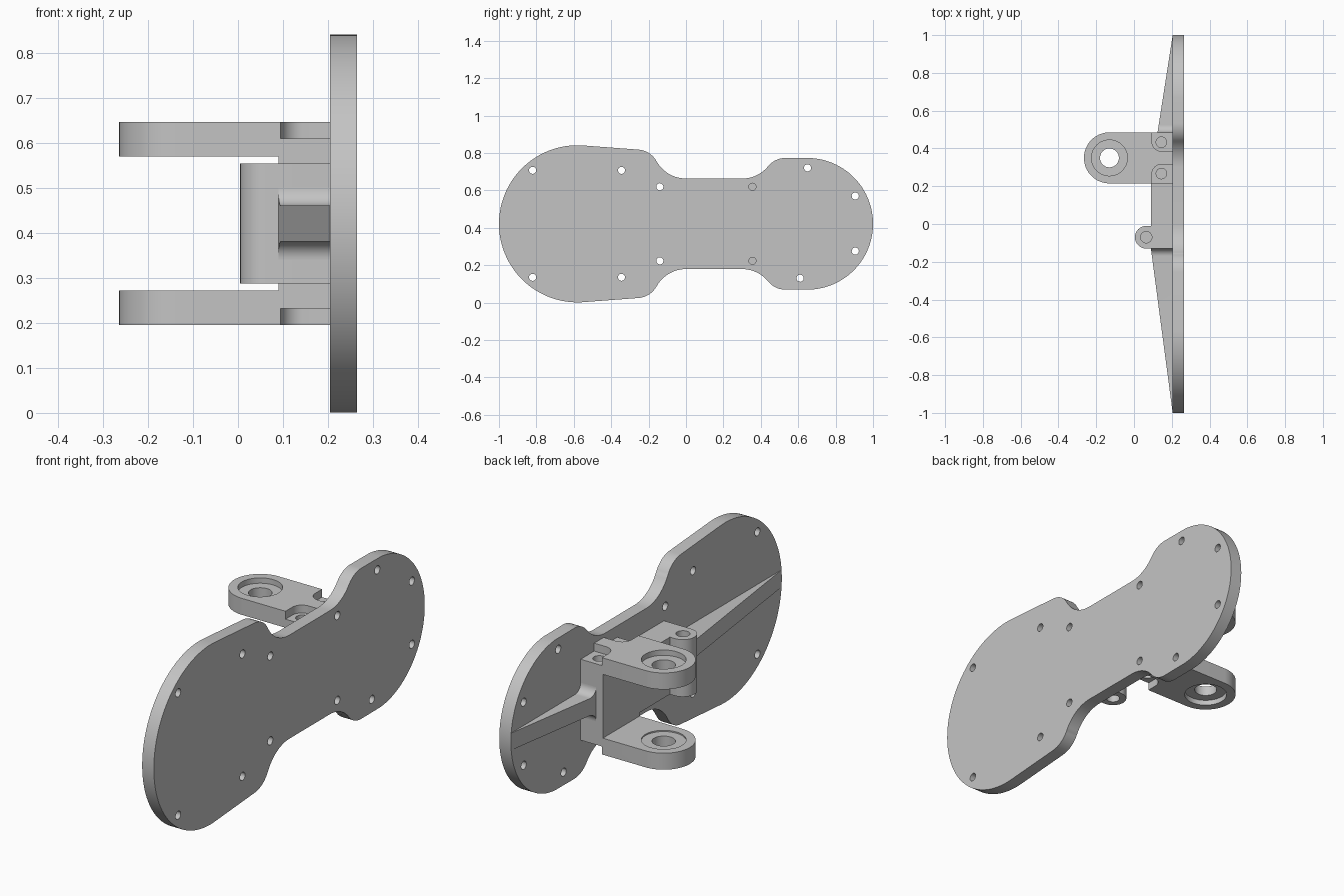
import bpy, bmesh
from math import cos, sin, radians

if "Cube" in bpy.data.objects:
    bpy.data.objects.remove(bpy.data.objects["Cube"], do_unlink=True)

MID = 0.421               # mirror height of the whole bracket
IN, OUT = 0.205, 0.265    # inner and outer faces of the plate

grey = bpy.data.materials.new("machined_grey")
grey.use_nodes = True
grey.diffuse_color = (0.55, 0.55, 0.55, 1)
grey.node_tree.nodes["Principled BSDF"].inputs["Base Color"].default_value = (0.55, 0.55, 0.55, 1)


def arc(cx, cy, r, start, end, n=12):
    angles = [radians(start + (end - start) * i / n) for i in range(n + 1)]
    return [(cx + r * cos(a), cy + r * sin(a)) for a in angles]


def circle(cx, cy, r, n=32):
    return arc(cx, cy, r, 0, 360, n)[:-1]


def prism(name, outline, low, high, axis="z"):
    """Extrude an outline: (x, y) along z or (y, z) along x. high may be a function."""
    bm = bmesh.new()

    def ring(level):
        rows = []
        for a, b in outline:
            h = level(a) if callable(level) else level
            rows.append(bm.verts.new((a, b, h) if axis == "z" else (h, a, b)))
        return rows

    bottom, top = ring(low), ring(high)
    bm.faces.new(bottom)
    bm.faces.new(top)
    for i in range(len(outline)):
        j = (i + 1) % len(outline)
        bm.faces.new((bottom[i], bottom[j], top[j], top[i]))
    bmesh.ops.recalc_face_normals(bm, faces=bm.faces)
    mesh = bpy.data.meshes.new(name)
    bm.to_mesh(mesh)
    bm.free()
    obj = bpy.data.objects.new(name, mesh)
    bpy.context.collection.objects.link(obj)
    mesh.materials.append(grey)
    return obj


def cut(obj, cutters):
    """Subtract each cutter, bake the result and drop the cutters."""
    for c in cutters:
        c.hide_render = True
        mod = obj.modifiers.new("cut", "BOOLEAN")
        mod.operation, mod.solver, mod.object = "DIFFERENCE", "EXACT", c
    graph = bpy.context.evaluated_depsgraph_get()
    baked = bpy.data.meshes.new_from_object(obj.evaluated_get(graph))
    obj.modifiers.clear()
    obj.data = baked
    for c in cutters:
        bpy.data.objects.remove(c, do_unlink=True)


def flip(z):
    return 2 * MID - z


# Side plate: two round lobes joined by a narrow neck
half = (arc(-0.58, 0, 0.42, 180, 87, 32)
        + arc(-0.263, 0.277, 0.12, 86, 29)
        + arc(0, 0.422, 0.18, 209, 270)
        + arc(0.3, 0.422, 0.18, 270, 320.7)
        + arc(0.532, 0.232, 0.12, 140.7, 88)
        + arc(0.648, 0, 0.352, 86, 0, 32))
outline = [(y, MID + h) for y, h in half] + [(y, MID - h) for y, h in half[-2:0:-1]]
plate = prism("side_plate", outline, IN, OUT, "x")
holes = [(0.65, 0.72), (0.61, 0.13), (0.905, 0.57), (0.905, 0.275)]
for y, h in ((-0.82, 0.286), (-0.345, 0.286), (-0.14, 0.198), (0.355, 0.198)):
    holes += [(y, MID + h), (y, MID - h)]
cut(plate, [prism("hole_cutter", circle(y, z, 0.019, 20), IN - 0.1, OUT + 0.1, "x")
            for y, z in holes])

# Mounting block between the arms
block = prism("mounting_block", [(0.09, 0.215), (IN, 0.215), (IN, 0.485), (0.09, 0.485)],
              0.272, 0.57)

# Rounded stop lug and the web that ties it to the block
lug = prism("stop_lug", [(IN, -0.13)] + arc(0.065, -0.07, 0.06, 270, 90, 24)
            + [(0.09, -0.01), (0.09, 0.215), (IN, 0.215)], 0.288, 0.555)
cut(lug, [prism("lug_cutter", circle(0.065, -0.07, 0.03), a, b)
          for a, b in ((0.2, 0.35), (0.49, 0.65))])


# Pair of hinge arms, the lower one mirrored from the upper one
def hinge_arm(name, side):
    def solid(label, shape, a, b):
        a, b = sorted((side(a), side(b)))
        return prism(label, shape, a, b)

    arm = solid(name, [(IN, 0.215), (IN, 0.485)] + arc(-0.13, 0.35, 0.135, 90, 270, 36),
                0.57, 0.647)
    cutters = [solid("bore", circle(-0.13, 0.35, 0.05, 40), 0.5, 0.7),
               solid("outer_seat", circle(-0.13, 0.35, 0.095, 48), 0.622, 0.7),
               solid("inner_seat", circle(-0.13, 0.35, 0.095, 48), 0.5, 0.576)]
    for s in (1, -1):
        # Open corner pocket with a screw hole in its floor
        pocket = [(x, 0.35 + s * y) for x, y in
                  arc(0.145, 0.085, 0.05, 180, 270) + [(0.3, 0.035), (0.3, 0.2), (0.095, 0.2)]]
        cutters += [solid("pocket", pocket, 0.61, 0.7),
                    solid("screw_hole", circle(0.145, 0.35 + s * 0.083, 0.028, 24), 0.575, 0.7)]
    cut(arm, cutters)
    return arm


upper_arm = hinge_arm("upper_hinge_arm", lambda z: z)
lower_arm = hinge_arm("lower_hinge_arm", flip)


# Tapered ribs with a filleted root
def rib(name, root, tip, height):
    s = 1 if tip > root else -1
    flare = [(root + s * (0.04 + a), b) for a, b in arc(0, 0.08, 0.04, 180, 270)]
    side = flare + [(tip, 0.04)]
    shape = [(y, MID + h) for y, h in side] + [(y, MID - h) for y, h in reversed(side)]

    def top(y):
        return IN - 0.0005 - height * (tip - y) / (tip - root)

    return prism(name, shape, IN, top, "x")


front_rib = rib("front_rib", -0.13, -0.998, 0.115)
back_rib = rib("back_rib", 0.485, 0.998, 0.08)

# Smooth the curved walls, keep machined edges sharp
bpy.ops.object.select_all(action="DESELECT")
for obj in (plate, block, lug, upper_arm, lower_arm, front_rib, back_rib):
    obj.select_set(True)
    bpy.context.view_layer.objects.active = obj
bpy.ops.object.shade_smooth_by_angle(angle=radians(30))
